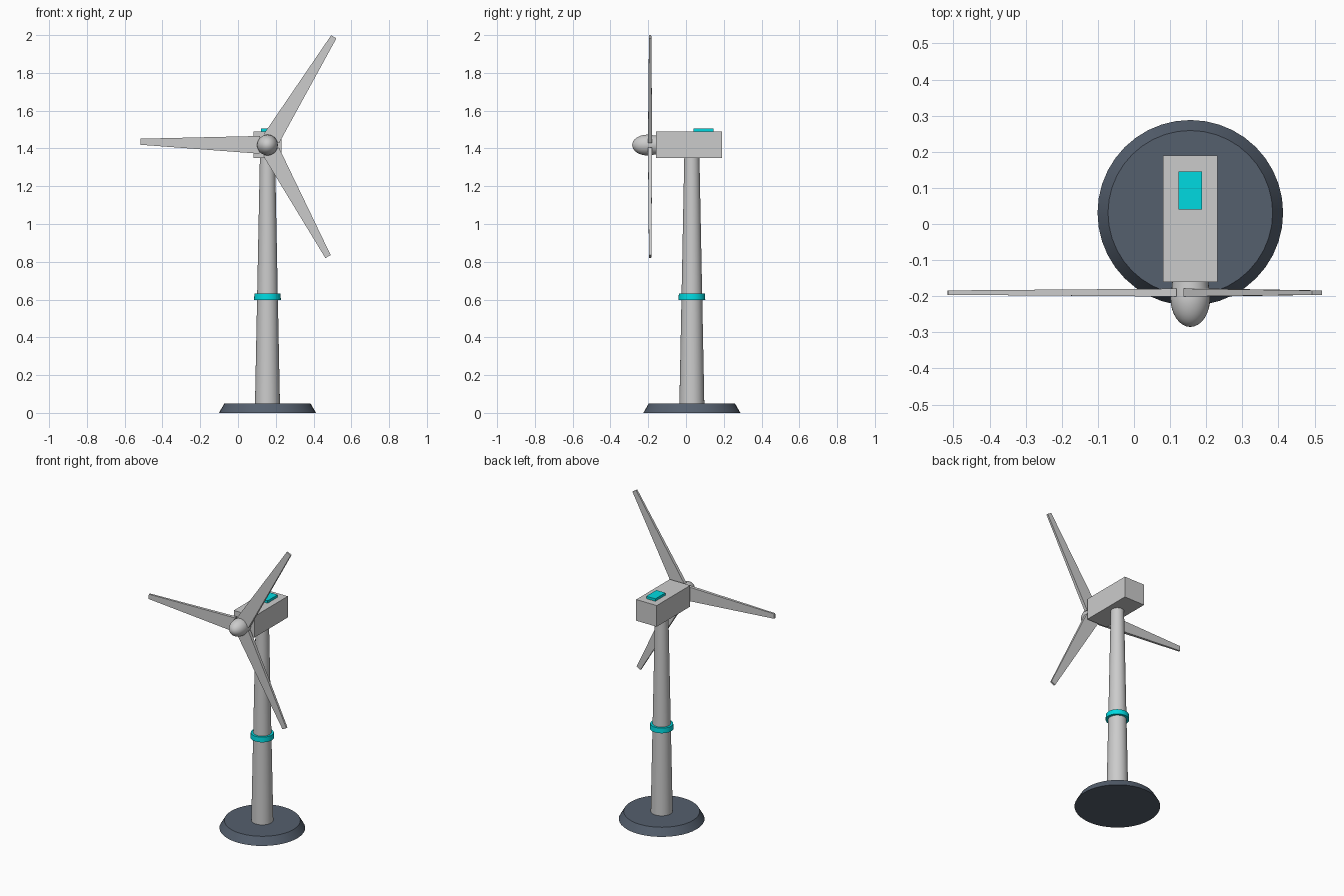
import bpy, bmesh, math
from mathutils import Matrix, Vector

if "Cube" in bpy.data.objects:
    bpy.data.objects.remove(bpy.data.objects["Cube"])

CX, CY = 0.156, 0.031          # tower axis
HUB = Vector((CX, -0.19, 1.418))  # rotor centre


def material(name, rgb):
    m = bpy.data.materials.new(name)
    m.diffuse_color = (*rgb, 1)
    m.use_nodes = True
    m.node_tree.nodes["Principled BSDF"].inputs["Base Color"].default_value = m.diffuse_color
    return m


SLATE = material("slate", (0.09, 0.115, 0.155))
CYAN = material("cyan", (0.0, 0.7, 0.75))


def finish(name, bm, mat=None, smooth=False):
    bmesh.ops.recalc_face_normals(bm, faces=bm.faces)
    me = bpy.data.meshes.new(name)
    bm.to_mesh(me)
    bm.free()
    ob = bpy.data.objects.new(name, me)
    bpy.context.collection.objects.link(ob)
    if mat:
        me.materials.append(mat)
    if smooth:
        bpy.ops.object.select_all(action='DESELECT')
        ob.select_set(True)
        bpy.context.view_layer.objects.active = ob
        bpy.ops.object.shade_smooth_by_angle(angle=math.radians(35))
    return ob


def frustum(name, r1, r2, z1, z2, sides, mat=None):
    bm = bmesh.new()
    bmesh.ops.create_cone(bm, cap_ends=True, segments=sides, radius1=r1, radius2=r2, depth=z2 - z1,
                          matrix=Matrix.Translation((CX, CY, (z1 + z2) / 2)))
    return finish(name, bm, mat, smooth=True)


def box(name, lo, hi, mat=None):
    lo, hi = Vector(lo), Vector(hi)
    bm = bmesh.new()
    bmesh.ops.create_cube(bm, size=1, matrix=Matrix.Translation((lo + hi) / 2) @ Matrix.Diagonal((*(hi - lo), 1)))
    return finish(name, bm, mat)


# Base, tower and coloured band
frustum("base", 0.257, 0.228, 0, 0.05, 40, SLATE)
frustum("tower", 0.066, 0.040, 0.05, 1.36, 32)
frustum("tower_band", 0.071, 0.069, 0.598, 0.631, 32, CYAN)

# Nacelle and roof hatch
box("nacelle", (CX - 0.075, -0.16, 1.35), (CX + 0.075, 0.19, 1.49))
box("roof_hatch", (CX - 0.033, 0.04, 1.485), (CX + 0.033, 0.145, 1.506), CYAN)

# Hub: rounded nose running back into a short collar, spun about y
profile = [(0.055 * math.sin(a), -0.205 - 0.08 * math.cos(a))
           for a in (math.pi / 2 * i / 8 for i in range(9))]
profile += [(0.052, -0.18), (0.050, -0.158), (0, -0.158)]
bm = bmesh.new()
pts = [bm.verts.new((CX + r, y, HUB.z)) for r, y in profile]
edges = [bm.edges.new(p) for p in zip(pts, pts[1:])]
bmesh.ops.spin(bm, geom=pts + edges, cent=HUB, axis=(0, 1, 0), angle=2 * math.pi, steps=32)
bmesh.ops.remove_doubles(bm, verts=bm.verts, dist=0.0001)
finish("hub", bm, smooth=True)

# Three tapered blades
for i in range(3):
    bm = bmesh.new()
    bmesh.ops.create_cube(bm, size=2)
    for v in bm.verts:
        tip = v.co.x > 0
        v.co = Vector((0.672 if tip else 0.04,
                       v.co.y * (0.006 if tip else 0.011),
                       v.co.z * (0.016 if tip else 0.047)))
    turn = Matrix.Rotation(-math.radians(58.5 + 120 * i), 4, 'Y')
    bm.transform(Matrix.Translation(HUB) @ turn)
    finish(f"blade_{i + 1}", bm)
